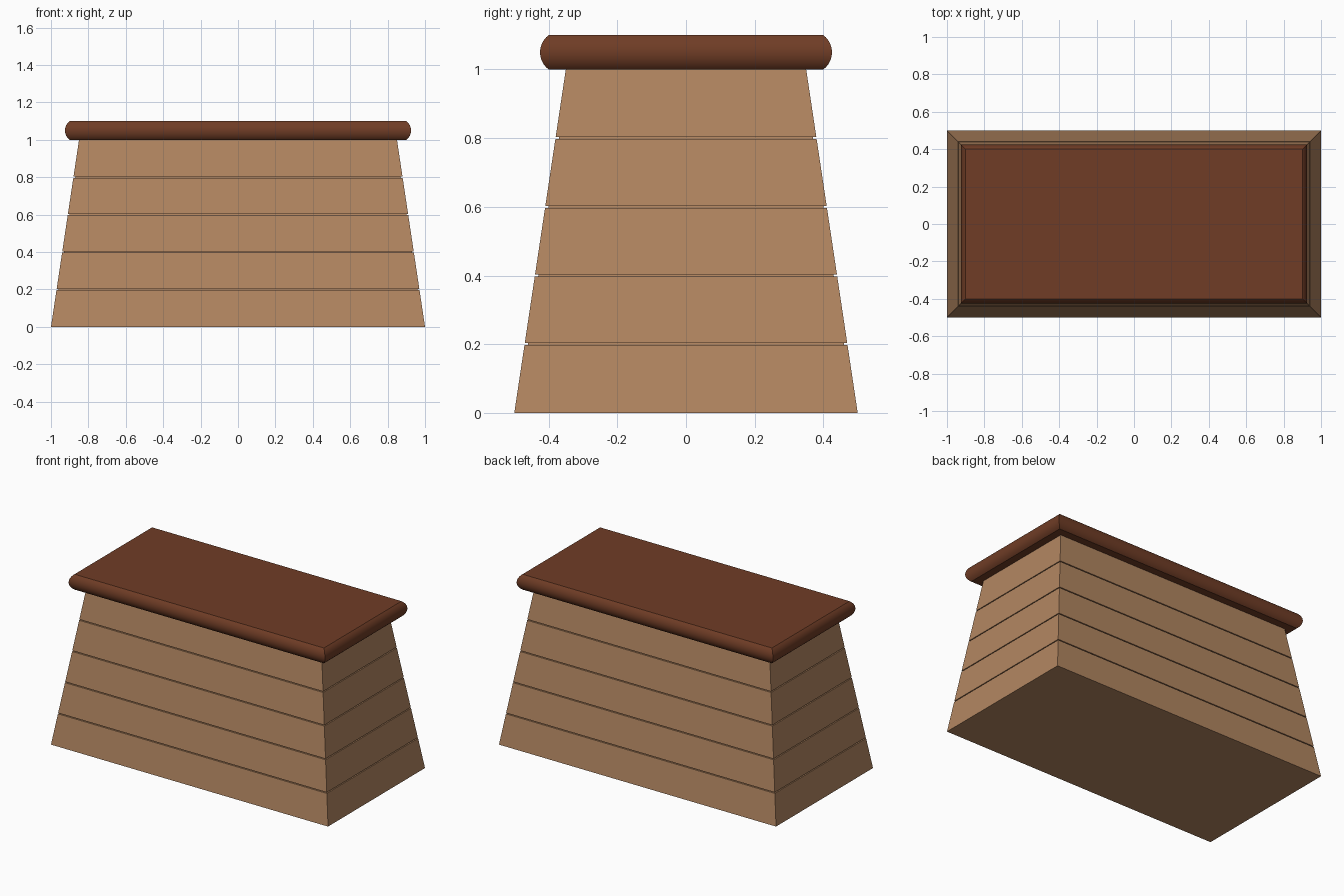
import bpy, bmesh, math

if "Cube" in bpy.data.objects:
    bpy.data.objects.remove(bpy.data.objects["Cube"])


def material(name, rgb):
    m = bpy.data.materials.new(name)
    m.diffuse_color = (*rgb, 1)
    m.use_nodes = True
    m.node_tree.nodes["Principled BSDF"].inputs["Base Color"].default_value = m.diffuse_color
    return m


wood = material("light wood", (0.45, 0.24, 0.12))
leather = material("brown leather", (0.16, 0.046, 0.019))


def loft(name, rings, mat):
    """Stack of rectangles (half_x, half_y, z) skinned and capped."""
    bm = bmesh.new()
    loops = [[bm.verts.new((sx * hx, sy * hy, z))
              for sx, sy in ((-1, -1), (1, -1), (1, 1), (-1, 1))]
             for hx, hy, z in rings]
    for a, b in zip(loops, loops[1:]):
        for i in range(4):
            j = (i + 1) % 4
            bm.faces.new((a[i], a[j], b[j], b[i]))
    bm.faces.new(loops[0][::-1])
    bm.faces.new(loops[-1])
    me = bpy.data.meshes.new(name)
    bm.to_mesh(me)
    bm.free()
    me.materials.append(mat)
    ob = bpy.data.objects.new(name, me)
    bpy.context.collection.objects.link(ob)
    return ob


def ring(z, inset=0.0):
    """Outline of the tapering box at height z."""
    return (1 - 0.15 * z - inset, 0.5 - 0.15 * z - inset, z)


# tapered wooden body: five tiers parted by narrow recessed grooves
GAP, DEPTH = 0.003, 0.01
rings = [ring(0)]
for k in range(1, 5):
    lo, hi = 0.2 * k - GAP, 0.2 * k + GAP
    rings += [ring(lo), ring(lo, DEPTH), ring(hi, DEPTH), ring(hi)]
rings.append(ring(1))
loft("box_tiers", rings, wood)

# padded top with bulging rounded rim
R, N = 0.0625, 12
half = math.asin(0.05 / R)
pad_rings = []
for i in range(N + 1):
    a = -half + 2 * half * i / N
    d = R * math.cos(a) - R * math.cos(half)
    pad_rings.append((0.9 + d, 0.4 + d, 1.05 + R * math.sin(a)))
pad = loft("padded_top", pad_rings, leather)
bpy.context.view_layer.objects.active = pad
pad.select_set(True)
bpy.ops.object.shade_smooth_by_angle(angle=math.radians(30))
